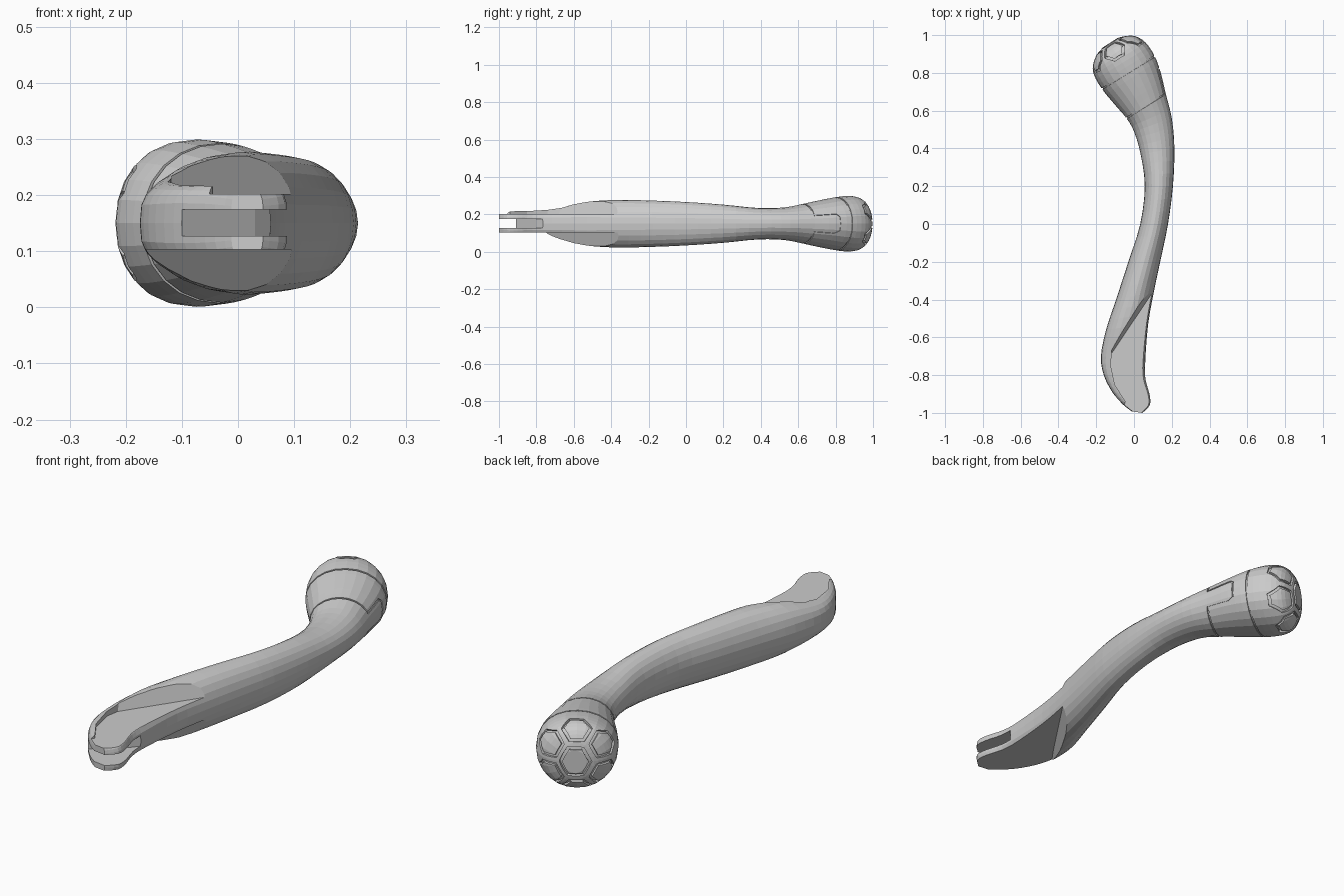
import bpy, bmesh, math
from mathutils import Vector

if "Cube" in bpy.data.objects:
    bpy.data.objects.remove(bpy.data.objects["Cube"])

ZC = 0.15      # mid height of the handle
SIDES = 24

# Stations along the handle: left x,y, right x,y, half height, roundness exponent
ST = [
    (-0.012, -0.992, 0.045, -1.000, 0.060, 4),
    (-0.060, -0.955, 0.085, -0.958, 0.068, 4),
    (-0.115, -0.890, 0.083, -0.900, 0.070, 4),
    (-0.160, -0.800, 0.062, -0.820, 0.074, 3.4),
    (-0.175, -0.700, 0.060, -0.720, 0.085, 2.8),
    (-0.148, -0.560, 0.075, -0.530, 0.115, 2.3),
    (-0.095, -0.400, 0.105, -0.360, 0.127, 2),
    (-0.030, -0.200, 0.143, -0.180, 0.124, 2),
    (0.033, 0.000, 0.180, 0.000, 0.116, 2),
    (0.057, 0.200, 0.206, 0.200, 0.102, 2),
    (0.035, 0.370, 0.214, 0.400, 0.084, 2),
    (0.000, 0.490, 0.200, 0.560, 0.087, 2),
    (-0.040, 0.560, 0.168, 0.690, 0.106, 2),
    (-0.100, 0.630, 0.142, 0.800, 0.125, 2),
    (-0.170, 0.715, 0.110, 0.888, 0.142, 2.1),
    (-0.212, 0.790, 0.062, 0.960, 0.149, 2.1),
    (-0.217, 0.840, 0.005, 0.995, 0.136, 2.1),
    (-0.198, 0.895, -0.050, 0.994, 0.098, 2),
    (-0.165, 0.935, -0.087, 0.985, 0.050, 2),
]
LAST = len(ST) - 1


def station(s):
    """Catmull-Rom blend of the stations."""
    s = min(max(s, 0), LAST)
    i = min(int(s), LAST - 1)
    t = s - i
    p = [ST[min(max(i + k, 0), LAST)] for k in (-1, 0, 1, 2)]
    return [0.5 * (2 * b + (c - a) * t + (2 * a - 5 * b + 4 * c - d) * t * t
                   + (3 * b - a - 3 * c + d) * t ** 3) for a, b, c, d in zip(*p)]


def centre(s):
    q = station(s)
    return Vector(((q[0] + q[2]) / 2, (q[1] + q[3]) / 2, ZC))


def surf(s, a):
    lx, ly, rx, ry, h, n = station(s)
    c, d = math.cos(a), math.sin(a)
    c = math.copysign(abs(c) ** (2 / n), c)
    d = math.copysign(abs(d) ** (2 / n), d)
    return centre(s) + Vector(((rx - lx) / 2 * c, (ry - ly) / 2 * c, h * d))


def make_object(name, bm):
    bmesh.ops.recalc_face_normals(bm, faces=bm.faces)
    me = bpy.data.meshes.new(name)
    bm.to_mesh(me)
    bm.free()
    ob = bpy.data.objects.new(name, me)
    bpy.context.collection.objects.link(ob)
    return ob


def skin(bm, rings, closed):
    """Join rings of points with quads, closing as a loop or with end caps."""
    vs = [[bm.verts.new(p) for p in r] for r in rings]
    n = len(vs[0])
    for i in range(len(vs) if closed else len(vs) - 1):
        a, b = vs[i], vs[(i + 1) % len(vs)]
        for j in range(n):
            bm.faces.new((a[j], a[(j + 1) % n], b[(j + 1) % n], b[j]))
    if not closed:
        bm.faces.new(vs[0])
        bm.faces.new(vs[-1])


def groove(bm, path, w, d):
    """Closed square-section loop lying on the surface along (s, angle) points."""
    pts = [surf(s, a) for s, a in path]
    rings = []
    for i, (s, a) in enumerate(path):
        nrm = (surf(s + .02, a) - surf(s - .02, a)).cross(
            surf(s, a + .02) - surf(s, a - .02)).normalized()
        if nrm.dot(pts[i] - centre(s - 1)) < 0:
            nrm.negate()
        tan = (pts[(i + 1) % len(pts)] - pts[i - 1]).normalized()
        b = tan.cross(nrm).normalized() * w
        rings.append([pts[i] + b + nrm * d, pts[i] - b + nrm * d,
                      pts[i] - b - nrm * d, pts[i] + b - nrm * d])
    skin(bm, rings, True)


def cut(target, cutter):
    m = target.modifiers.new("cut", 'BOOLEAN')
    m.operation = 'DIFFERENCE'
    m.solver = 'EXACT'
    m.object = cutter
    cutter.hide_render = True
    bpy.context.view_layer.objects.active = target
    bpy.ops.object.modifier_apply(modifier=m.name)
    bpy.data.objects.remove(cutter)


# Handle body
bm = bmesh.new()
skin(bm, [[surf(i / 3, 2 * math.pi * j / SIDES) for j in range(SIDES)]
          for i in range(3 * LAST + 1)], False)
handle = make_object("curved_handle", bm)


def prism(name, base, top, z0, z1):
    b = bmesh.new()
    skin(b, [[(x, y, z0) for x, y in base], [(x, y, z1) for x, y in top]], False)
    return make_object(name, b)


# Flat recess on the upper face, with a sloped end wall and a rim on the left
rim = [(-0.125, -0.74), (-0.102, -0.85), (-0.045, -0.94), (-0.09, -1.06), (0.3, -1.06)]
cut(handle, prism("upper_recess_cutter",
                  [(0.27, -0.10), (0.10, -0.36), (-0.115, -0.68)] + rim,
                  [(0.24, -0.05), (0.05, -0.34), (-0.128, -0.63)] + rim, 0.202, 0.33))

# Flat recess on the lower face, running right through the left edge
far = [(-0.3, -1.06), (0.3, -1.06)]
cut(handle, prism("lower_recess_cutter",
                  [(0.27, -0.10), (0.10, -0.36), (-0.115, -0.68), (-0.3, -0.94)] + far,
                  [(0.24, -0.05), (0.05, -0.34), (-0.13, -0.63), (-0.3, -0.87)] + far,
                  0.103, -0.03))

# Fork slot between the two end plates
slot = [(-0.3, -1.1), (0.3, -1.1), (0.3, -0.75), (0.07, -0.75),
        (0.03, -0.80), (-0.1, -0.91), (-0.3, -0.91)]
cut(handle, prism("fork_slot_cutter", slot, slot, 0.127, 0.174))

# Seam grooves: a plain ring, and a ring with a tab on the outer side
bm = bmesh.new()
N = 48
groove(bm, [(14, 2 * math.pi * i / N) for i in range(N)], 0.004, 0.006)
tab = 0.40
path = [(12, tab + (2 * math.pi - 2 * tab) * i / 36) for i in range(37)]
path += [(12 + 0.5 * k, -tab) for k in (1, 2, 3)] + [(13.25 - .03, -tab)]
path = path[:-2] if path[-2][0] > 13.25 else path
path += [(13.25, -tab + 0.12 + (2 * tab - 0.24) * i / 4) for i in range(5)]
path += [(13.1, tab)] + [(13 - 0.5 * k, tab) for k in (0, 1)]
groove(bm, path, 0.004, 0.006)

# Hexagon pattern on the round end: one in the middle, six around it


def hexagon(cu, cv, r, turn):
    out = []
    for k in range(6):
        a, b = (turn + k * math.pi / 3, turn + (k + 1) * math.pi / 3)
        for t in (0, .25, .5, .75):
            u = cu + r * (math.cos(a) * (1 - t) + math.cos(b) * t)
            v = cv + r * (math.sin(a) * (1 - t) + math.sin(b) * t)
            out.append((LAST + 0.8 - 16 * math.hypot(u, v), math.atan2(v, u)))
    return out


groove(bm, hexagon(0, 0, 0.075, 0), 0.006, 0.011)
for k in range(6):
    a = math.pi / 6 + k * math.pi / 3
    groove(bm, hexagon(0.165 * math.cos(a), 0.165 * math.sin(a), 0.072, 0), 0.006, 0.011)
cut(handle, make_object("groove_cutter", bm))
